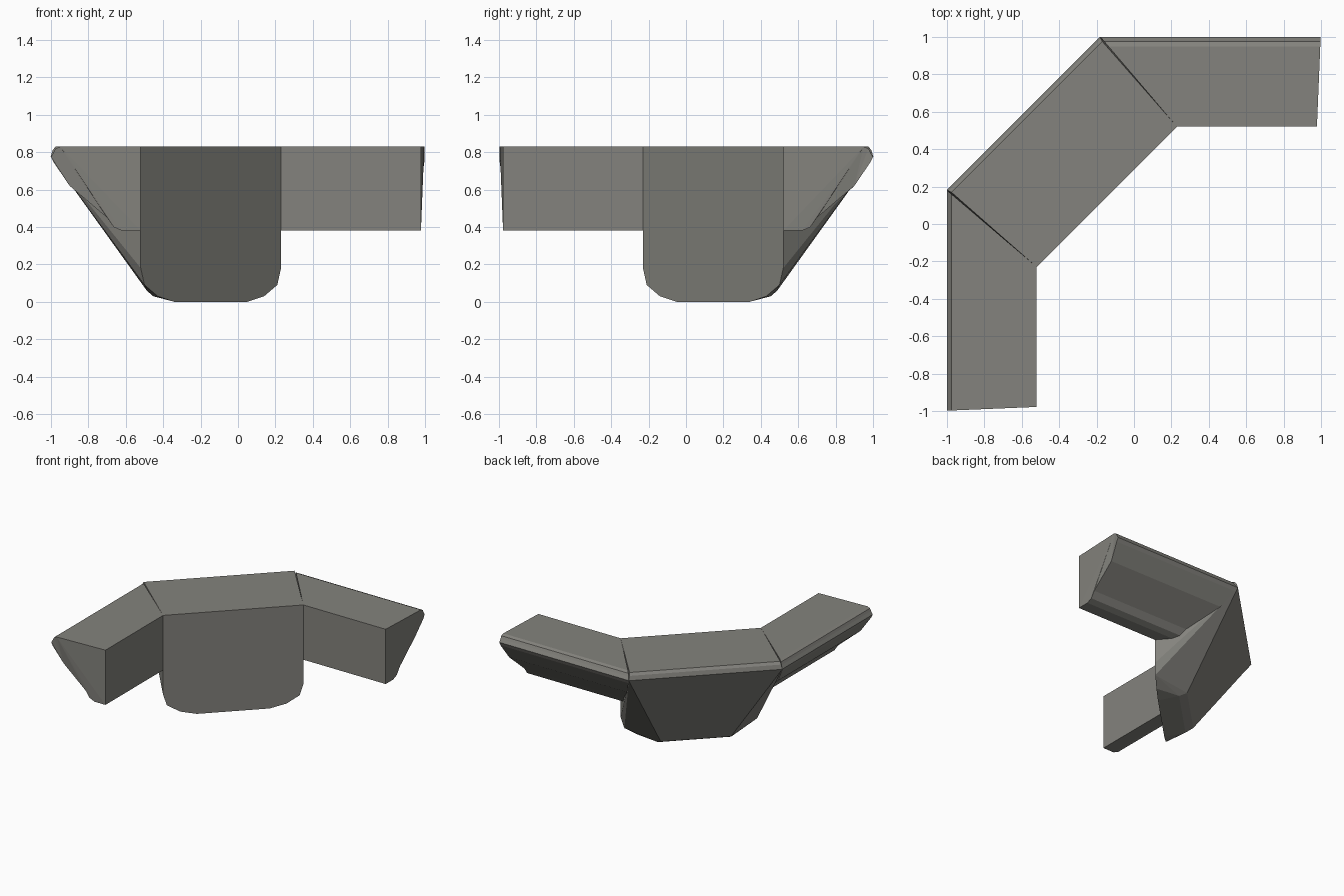
import bpy, bmesh
from mathutils import Vector

if "Cube" in bpy.data.objects:
    bpy.data.objects.remove(bpy.data.objects["Cube"])

grey = bpy.data.materials.new("warm_grey")
grey.diffuse_color = (0.23, 0.226, 0.205, 1)
grey.use_nodes = True
grey.node_tree.nodes["Principled BSDF"].inputs["Base Color"].default_value = grey.diffuse_color


def finish(bm, name):
    bmesh.ops.recalc_face_normals(bm, faces=bm.faces)
    me = bpy.data.meshes.new(name)
    bm.to_mesh(me)
    bm.free()
    me.materials.append(grey)
    ob = bpy.data.objects.new(name, me)
    bpy.context.collection.objects.link(ob)
    return ob


# Side arms: section (x, z) swept from the open end to the mitred joint
section = [(-.52, .83), (-.52, .38), (-.62, .38), (-.665, .40), (-.70, .45),
           (-.90, .62), (-.985, .745), (-1, .775), (-.985, .80), (-.975, .82), (-.95, .83)]


def arm(name, flip):
    bm = bmesh.new()
    rings = []
    for end in (0, 1):
        ring = []
        for x, z in section:
            out = -.52 - x
            # the open end bulges slightly toward the outer tip
            y = -.23 + out * .854 if end else -.978 - (.018 if x < -.94 else 0)
            ring.append(bm.verts.new((-y, -x, z) if flip else (x, y, z)))
        rings.append(ring)
    n = len(section)
    for i in range(n):
        j = (i + 1) % n
        bm.faces.new((rings[0][i], rings[0][j], rings[1][j], rings[1][i]))
    for r in rings:
        bm.faces.new(r)
    bmesh.ops.triangulate(bm, faces=[f for f in bm.faces if len(f.verts) > 4])
    finish(bm, name)


arm("left_arm", False)
arm("right_arm", True)

# Diagonal centre body: hull of rounded front panel, lower back edge and top rim
bm = bmesh.new()
front = [(-.52, .83), (-.52, .18), (-.50, .09), (-.43, .03), (-.34, 0)]
for x, z in front:
    for px in (x, -.29 - x):
        bm.verts.new((px, px + .29, z))
for s, d, z in [(.277, .16, .03), (.265, .22, .06), (.57, .605, .83),
                (.575, .622, .81), (.58, .631, .775)]:
    for side in (-s, s):
        c = Vector((-.145, .145, z))
        bm.verts.new(c + Vector((side - d, side + d, 0)) * .70711)
res = bmesh.ops.convex_hull(bm, input=bm.verts[:])
loose = [v for v in bm.verts if not v.link_faces]
bmesh.ops.delete(bm, geom=loose, context='VERTS')
bmesh.ops.dissolve_limit(bm, angle_limit=.01, verts=bm.verts[:], edges=bm.edges[:])
finish(bm, "centre_body")
